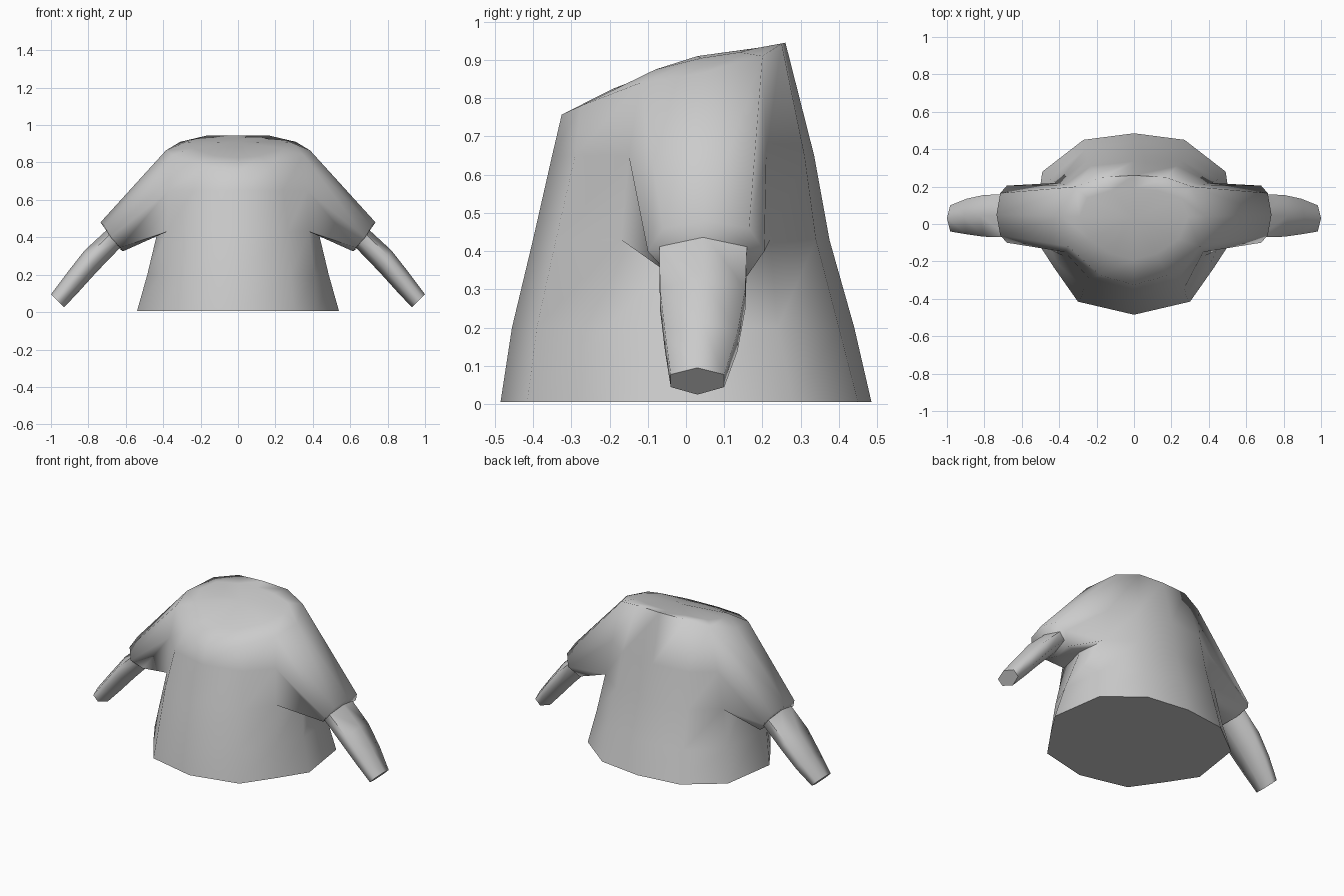
import bpy, bmesh

if "Cube" in bpy.data.objects:
    bpy.data.objects.remove(bpy.data.objects["Cube"])

mat = bpy.data.materials.new("light grey cloth")
mat.diffuse_color = (0.6, 0.6, 0.6, 1)
mat.use_nodes = True
mat.node_tree.nodes["Principled BSDF"].inputs["Base Color"].default_value = mat.diffuse_color


def finish(name, bm, angle):
    bmesh.ops.recalc_face_normals(bm, faces=bm.faces)
    me = bpy.data.meshes.new(name)
    bm.to_mesh(me)
    bm.free()
    me.materials.append(mat)
    ob = bpy.data.objects.new(name, me)
    bpy.context.collection.objects.link(ob)
    bpy.ops.object.select_all(action='DESELECT')
    ob.select_set(True)
    bpy.context.view_layer.objects.active = ob
    bpy.ops.object.shade_smooth_by_angle(angle=angle)
    return ob


def full_ring(bm, half):
    """Half outline from front centre to back centre, mirrored to a loop."""
    pts = half + [(-x, y, z) for x, y, z in half[-2:0:-1]]
    return [bm.verts.new(p) for p in pts]


def flat(z, pts):
    return [(x, y, z) for x, y in pts]


# torso outlines from hem to neck
halves = [
    flat(0.005, [(0, -.485), (.3, -.415), (.43, -.23), (.54, -.06), (.49, .28), (.27, .45), (0, .485)]),
    flat(0.2, [(0, -.455), (.28, -.39), (.41, -.21), (.485, -.04), (.455, .24), (.26, .4), (0, .44)]),
    flat(0.43, [(0, -.4), (.27, -.34), (.38, -.17), (.43, .03), (.41, .22), (.25, .34), (0, .375)]),
    flat(0.65, [(0, -.35), (.24, -.29), (.37, -.15), (.4, .03), (.37, .21), (.23, .31), (0, .335)]),
    [(0, -.325, .757), (.18, -.275, .78), (.35, -.12, .84), (.385, .04, .865),
     (.31, .2, .91), (.17, .25, .943), (0, .26, .945)],
    [(0, -.19, .825), (.12, -.16, .835), (.24, -.08, .875), (.29, .04, .905),
     (.25, .14, .92), (.12, .18, .93), (0, .19, .932)],
]
bm = bmesh.new()
rings = [full_ring(bm, h) for h in halves]
n = len(rings[0])
sleeve_columns = (2, 3, 8, 9)
for r in range(len(rings) - 1):
    for c in range(n):
        if r in (2, 3) and c in sleeve_columns:
            continue  # armhole
        d = (c + 1) % n
        bm.faces.new((rings[r][c], rings[r][d], rings[r + 1][d], rings[r + 1][c]))

# hem cap and crown cap
bm.faces.new(rings[0])
crown = bm.verts.new((0, .03, .91))
for c in range(n):
    bm.faces.new((rings[-1][c], rings[-1][(c + 1) % n], crown))

# sleeves grown out of the armholes
cuff = [(.63, -.05, .345), (.615, .05, .325), (.63, .16, .335), (.68, .205, .4),
        (.715, .165, .46), (.735, .05, .48), (.715, -.06, .46), (.68, -.1, .4)]
for side in (1, -1):
    f, m, b = [c if side > 0 else n - c for c in (2, 3, 4)]
    hole = [rings[2][f], rings[2][m], rings[2][b], rings[3][b],
            rings[4][b], rings[4][m], rings[4][f], rings[3][f]]
    end = [bm.verts.new((side * x, y, z)) for x, y, z in cuff]
    for i in range(8):
        j = (i + 1) % 8
        bm.faces.new((hole[i], hole[j], end[j], end[i]))
    bm.faces.new(end)
bmesh.ops.delete(bm, geom=[v for v in bm.verts if not v.link_faces], context='VERTS')
finish("shirt_body", bm, 1.5)

# six-sided forearms: top xz, bottom xz, y range
sections = [((.69, .45), (.615, .36), -.07, .16),
            ((.82, .33), (.755, .215), -.068, .155),
            ((.91, .215), (.85, .11), -.055, .135),
            ((1.0, .095), (.93, .025), -.04, .1)]
for side, label in ((1, "right"), (-1, "left")):
    bm = bmesh.new()
    loops = []
    for (tx, tz), (bx, bz), y0, y1 in sections:
        loop = []
        for y, t in (((y0 + y1) / 2, 0), (y0, .28), (y0, .75),
                     ((y0 + y1) / 2, 1), (y1, .75), (y1, .28)):
            loop.append(bm.verts.new((side * (bx + (tx - bx) * t), y, bz + (tz - bz) * t)))
        loops.append(loop)
    for a, b in zip(loops, loops[1:]):
        for i in range(6):
            j = (i + 1) % 6
            bm.faces.new((a[i], a[j], b[j], b[i]))
    bm.faces.new(loops[0])
    bm.faces.new(loops[-1])
    finish(label + "_forearm", bm, 1.3)
